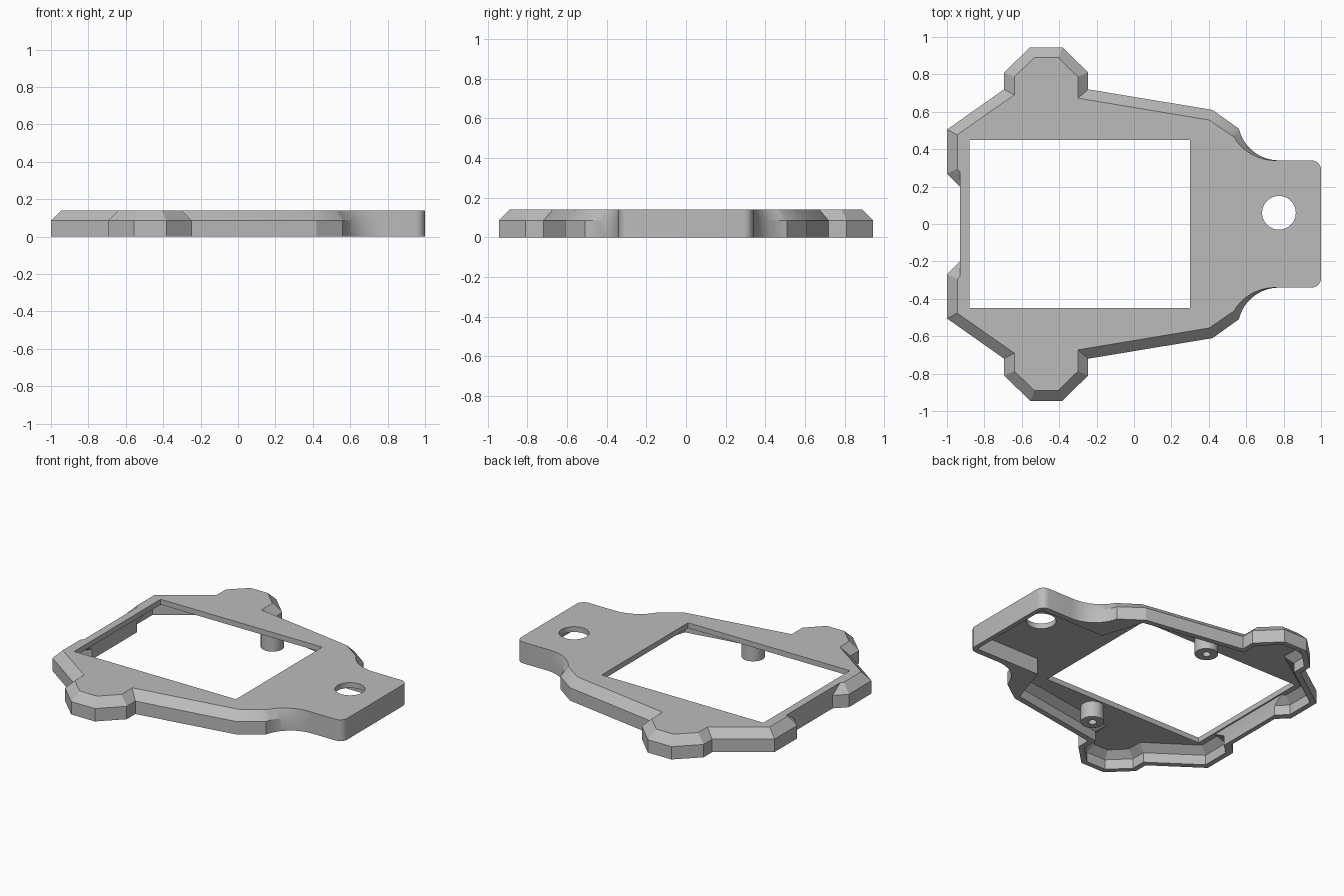
import bpy
import bmesh
import math

if "Cube" in bpy.data.objects:
    bpy.data.objects.remove(bpy.data.objects["Cube"], do_unlink=True)

HEIGHT = 0.14
CEILING = 0.105

# single flat plastic colour
grey = bpy.data.materials.new("grey plastic")
grey.use_nodes = True
colour = (0.5, 0.5, 0.5, 1)
grey.diffuse_color = colour
grey.node_tree.nodes["Principled BSDF"].inputs["Base Color"].default_value = colour


def mirrored(half):
    """Complete a half outline by reflecting it in y."""
    return half + [(x, -y, tx, -ty) for x, y, tx, ty in reversed(half)]


def loft(name, half, levels):
    """Solid with a straight wall and a sloped upper band; levels are the ring heights."""
    outline = mirrored(half)
    bm = bmesh.new()
    rings = []
    for i, z in enumerate(levels):
        top = i == len(levels) - 1
        rings.append([bm.verts.new((p[2], p[3], z) if top else (p[0], p[1], z))
                      for p in outline])
    count = len(outline)
    for low, high in zip(rings, rings[1:]):
        for i in range(count):
            j = (i + 1) % count
            bm.faces.new((low[i], low[j], high[j], high[i]))
    bm.faces.new(rings[0])
    bm.faces.new(rings[-1])
    bmesh.ops.recalc_face_normals(bm, faces=bm.faces)
    mesh = bpy.data.meshes.new(name)
    bm.to_mesh(mesh)
    bm.free()
    obj = bpy.data.objects.new(name, mesh)
    bpy.context.collection.objects.link(obj)
    obj.data.materials.append(grey)
    return obj


def cylinder(name, x, y, radius, low, high):
    bpy.ops.mesh.primitive_cylinder_add(vertices=48, radius=radius, depth=high - low,
                                        location=(x, y, (low + high) / 2))
    obj = bpy.context.object
    obj.name = name
    obj.data.materials.append(grey)
    return obj


def select_only(obj):
    bpy.ops.object.select_all(action="DESELECT")
    obj.select_set(True)
    bpy.context.view_layer.objects.active = obj


def cut(obj, cutter):
    cutter.hide_render = True
    mod = obj.modifiers.new("cut", "BOOLEAN")
    mod.operation = "DIFFERENCE"
    mod.solver = "EXACT"
    mod.object = cutter
    select_only(obj)
    bpy.ops.object.modifier_apply(modifier=mod.name)
    bpy.data.objects.remove(cutter, do_unlink=True)


# outer half outline: wall x, y and matching top edge x, y
outer = [
    (-.93, .20, -.93, .28), (-1, .27, -.945, .295), (-1, .505, -.945, .477),
    (-.695, .72, -.64, .69), (-.695, .81, -.64, .787), (-.555, .945, -.532, .89),
    (-.383, .945, -.406, .89), (-.245, .81, -.30, .787), (-.245, .72, -.30, .673),
    (.42, .61, .402, .556), (.56, .51, .52, .475),
]
# concave sweep into the tab, its sloped band fading out
centre_x, centre_y, radius = .775, .56, .22
for degrees in range(200, 271, 7):
    a = math.radians(degrees)
    x = centre_x + radius * math.cos(a)
    y = centre_y + radius * math.sin(a)
    fade = .035 * (270 - degrees) / 70
    outer.append((x, y, x - fade, y - fade * .5))
# rounded tab corner
for degrees in range(90, -1, -15):
    a = math.radians(degrees)
    x, y = .95 + .05 * math.cos(a), .29 + .05 * math.sin(a)
    outer.append((x, y, x, y))

# hollow underside
inner = [
    (-.90, .235, -.89, .31), (-.965, .30, -.915, .32), (-.965, .485, -.915, .46),
    (-.66, .70, -.61, .67), (-.66, .795, -.61, .775), (-.54, .912, -.52, .865),
    (-.397, .912, -.42, .865), (-.28, .795, -.33, .775), (-.28, .69, -.33, .645),
    (.41, .575, .40, .53), (.50, .30, .50, .30), (.97, .30, .97, .30),
]

frame = loft("frame_shell", outer, (0, .085, HEIGHT))
cut(frame, loft("cavity_cutter", inner, (-.05, .065, CEILING)))

# rectangular window
bpy.ops.mesh.primitive_cube_add(size=1, location=(-.29, 0, .1))
window = bpy.context.object
window.name = "window_cutter"
window.scale = (1.18, .9, .5)
cut(frame, window)

# round hole in the tab
cut(frame, cylinder("tab_hole_cutter", .775, .06, .09, -.1, .3))

# screw posts under the plate
parts = [frame]
for side, y in (("left", .53), ("right", -.53)):
    post = cylinder("screw_post_" + side, -.12, y, .07, 0, CEILING + .005)
    cut(post, cylinder("screw_hole_cutter", -.12, y, .025, -.05, .08))
    parts.append(post)

for part in parts:
    select_only(part)
    bpy.ops.object.shade_smooth_by_angle(angle=math.radians(25))
